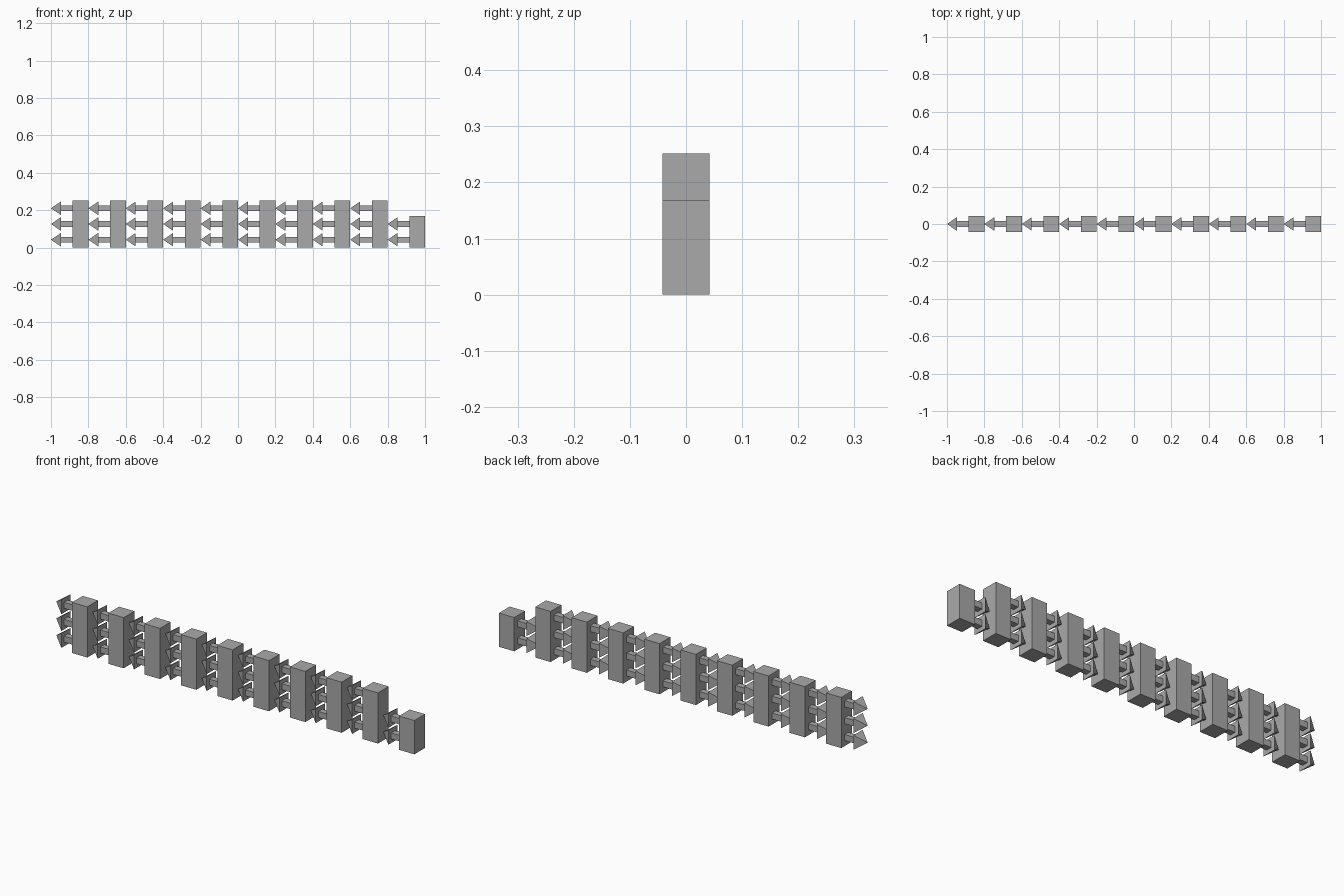
import bpy, bmesh, math
from mathutils import Matrix

if "Cube" in bpy.data.objects:
    bpy.data.objects.remove(bpy.data.objects["Cube"])

S = 0.084       # block width and arrow row spacing
PITCH = 0.2     # distance between columns
HEAD = 0.053    # arrowhead length
HEAD_W = 0.072
SHAFT_W = 0.03

grey = bpy.data.materials.new("grey")
grey.diffuse_color = (0.4, 0.4, 0.4, 1)
grey.use_nodes = True
grey.node_tree.nodes["Principled BSDF"].inputs["Base Color"].default_value = grey.diffuse_color


def add_object(name, bm):
    bmesh.ops.recalc_face_normals(bm, faces=bm.faces)
    mesh = bpy.data.meshes.new(name)
    bm.to_mesh(mesh)
    bm.free()
    mesh.materials.append(grey)
    bpy.context.collection.objects.link(bpy.data.objects.new(name, mesh))


def box(name, x0, x1, width, z0, z1):
    bm = bmesh.new()
    place = Matrix.Translation(((x0 + x1) / 2, 0, (z0 + z1) / 2))
    size = Matrix.Diagonal((x1 - x0, width, z1 - z0, 1))
    bmesh.ops.create_cube(bm, size=1, matrix=place @ size)
    add_object(name, bm)


def arrowhead(name, tip_x, z):
    # square pyramid pointing to -x
    bm = bmesh.new()
    turn = Matrix.Rotation(-math.pi / 2, 4, 'Y') @ Matrix.Rotation(math.pi / 4, 4, 'Z')
    bmesh.ops.create_cone(bm, cap_ends=True, segments=4, radius1=HEAD_W / math.sqrt(2),
                          radius2=0, depth=HEAD,
                          matrix=Matrix.Translation((tip_x + HEAD / 2, 0, z)) @ turn)
    bmesh.ops.remove_doubles(bm, verts=bm.verts, dist=1e-5)
    add_object(name, bm)


for col in range(10):
    right = 1 - PITCH * col
    left = right - S
    tip = right - PITCH
    rows = 2 if col == 0 else 3      # the end column is shorter
    box(f"block_{col}", left, right, S, 0, S * rows)
    for row in range(rows):
        z = S * (row + 0.5)
        box(f"arrow_shaft_{col}_{row}", tip + HEAD, left, SHAFT_W,
            z - SHAFT_W / 2, z + SHAFT_W / 2)
        arrowhead(f"arrow_head_{col}_{row}", tip, z)
